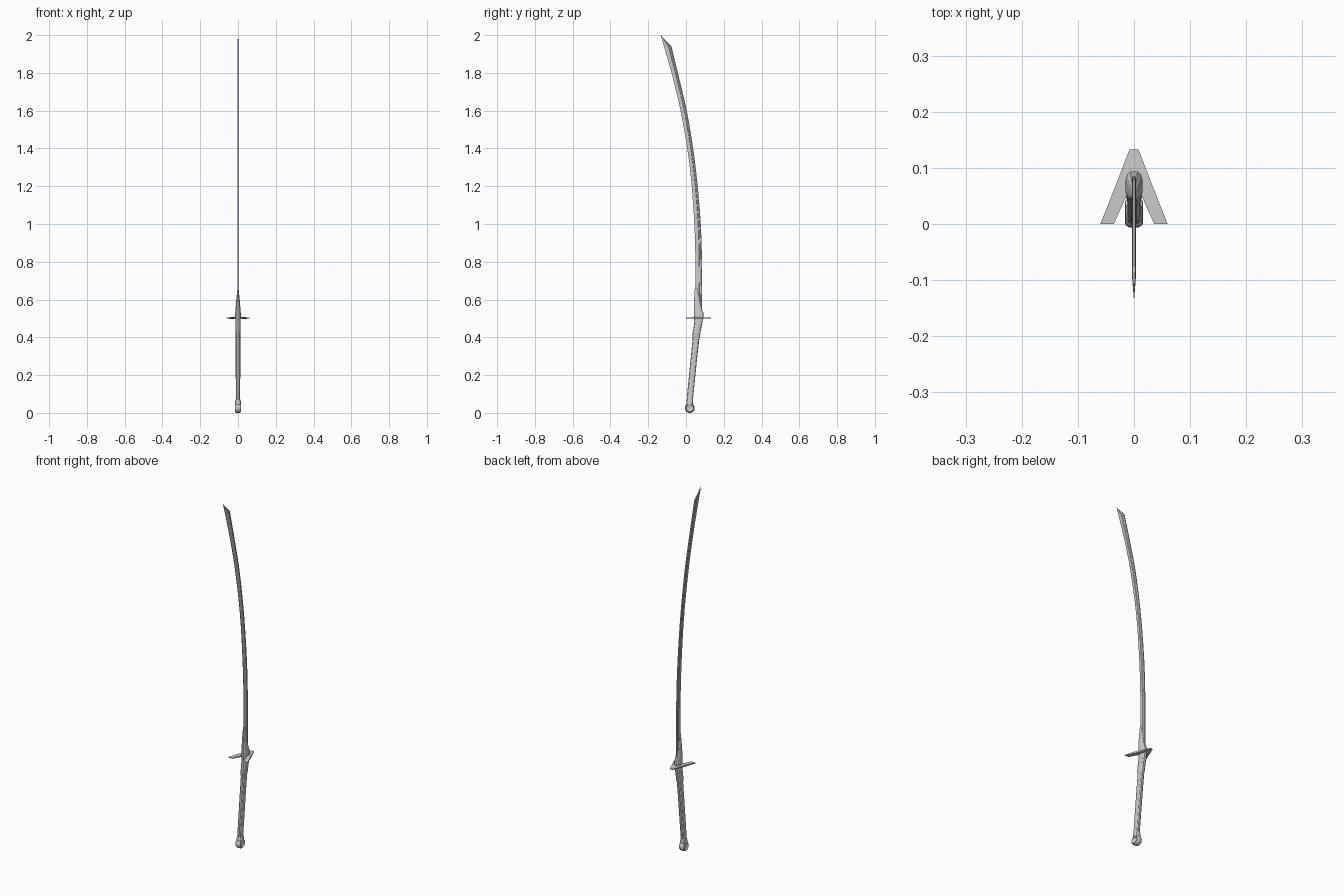
import bpy, bmesh, math
from mathutils import Vector

if "Cube" in bpy.data.objects:
    bpy.data.objects.remove(bpy.data.objects["Cube"])


def finish(name, bm, angle=30):
    bmesh.ops.remove_doubles(bm, verts=bm.verts[:], dist=1e-6)
    bmesh.ops.recalc_face_normals(bm, faces=bm.faces[:])
    me = bpy.data.meshes.new(name)
    bm.to_mesh(me)
    bm.free()
    ob = bpy.data.objects.new(name, me)
    bpy.context.collection.objects.link(ob)
    bpy.ops.object.select_all(action='DESELECT')
    ob.select_set(True)
    bpy.context.view_layer.objects.active = ob
    bpy.ops.object.shade_smooth_by_angle(angle=math.radians(angle))
    return ob


def loft(name, rings, angle=30):
    """Skin a list of closed point rings and cap both ends."""
    bm = bmesh.new()
    vs = [[bm.verts.new(p) for p in r] for r in rings]
    n = len(rings[0])
    for a, b in zip(vs, vs[1:]):
        for i in range(n):
            j = (i + 1) % n
            bm.faces.new((a[i], a[j], b[j], b[i]))
    bm.faces.new(vs[0][::-1])
    bm.faces.new(vs[-1])
    return finish(name, bm, angle)


def grip_ring(z, y0, y1, rx, tilt=0.0):
    """Chamfered rounded section spanning y0..y1 and -rx..rx."""
    c, r = (y0 + y1) / 2, (y1 - y0) / 2
    half = [(0.4, -1), (0.8, -.8), (1, -.45), (1, .45), (.8, .8), (.4, 1)]
    pts = half + [(-x, y) for x, y in reversed(half)]
    return [(rx * x, c + r * y, z + tilt * r * y) for x, y in pts]


def smooth(pts, steps=5):
    """Catmull-Rom interpolation of tuples."""
    p = [Vector(q) for q in pts]
    p = [p[0] * 2 - p[1]] + p + [p[-1] * 2 - p[-2]]
    out = []
    for i in range(1, len(p) - 2):
        for k in range(steps):
            t = k / steps
            a, b, c, d = p[i - 1:i + 3]
            out.append(.5 * (2 * b + (c - a) * t + (2 * a - 5 * b + 4 * c - d) * t * t
                             + (3 * b - a - 3 * c + d) * t ** 3))
    return out + [p[-2]]


# Curved blade: (front edge y, back edge y, z), with a groove near the back
spine = smooth([(.045, .083, .49), (.050, .085, .76), (.043, .077, 1.02),
                (.019, .050, 1.31), (-.023, .010, 1.57), (-.066, -.033, 1.76),
                (-.116, -.077, 1.94)])
profile = [(0, .0006), (.25, .0026), (.58, .0034), (.64, .0018),
           (.82, .0018), (.88, .0034), (1, .0026)]


def blade_ring(f, b, zf, zb, s):
    side = [(s * x, f + (b - f) * u, zf + (zb - zf) * u) for u, x in profile]
    return side + [(-x, y, z) for x, y, z in reversed(side)]


rings = [blade_ring(f, b, z, z, 1) for f, b, z in spine]
rings.append(blade_ring(-.127, -.106, 1.975, 1.970, .5))
rings.append(blade_ring(-.134, -.132, 2.0, 1.998, .1))
loft("blade", rings)

# Tapered collar clasping the blade above the guard
loft("blade_collar", [grip_ring(*s) for s in [
    (.485, .043, .088, .014), (.51, .042, .093, .015), (.525, .042, .094, .015),
    (.55, .042, .083, .013), (.60, .043, .072, .009), (.64, .045, .064, .005),
    (.67, .048, .056, .002)]])

# Swept V-shaped guard plate
outline = [(.060, 0), (.036, 0), (.013, .055), (0, .085)]
bm = bmesh.new()
for sx in (1, -1):
    stations = [[(.060, 0), (.036, 0)], [(.037, .058), (.010, .058)],
                [(.008, .133), (0, .088)]]
    thick = (.002, .005, .002)
    prev = None
    loops = []
    for (o, i), h in zip(stations, thick):
        loops.append([bm.verts.new((sx * x, y, .502 + s * h))
                      for (x, y), s in ((o, -1), (o, 1), (i, 1), (i, -1))])
    # Extra centre station joins the two mirrored arms
    loops.append([bm.verts.new((0, y, .502 + s * .002))
                  for y, s in ((.133, -1), (.133, 1), (.088, 1), (.088, -1))])
    for a, b in zip(loops[:-2], loops[1:-1]):
        for k in range(4):
            m = (k + 1) % 4
            bm.faces.new((a[k], a[m], b[m], b[k]))
    bm.faces.new(loops[0])
    a, b = loops[2], loops[3]
    bm.faces.new((a[0], a[1], b[1], b[0]))
    bm.faces.new((a[1], a[2], b[1]))
    bm.faces.new((a[0], b[0], a[3]))
finish("guard", bm)

# Upper ferrule between guard and grip
loft("ferrule", [grip_ring(*s, .15) for s in [
    (.400, .034, .073, .011), (.408, .033, .075, .0135), (.43, .036, .078, .014),
    (.47, .042, .086, .0145), (.497, .045, .089, .014)]])

# Long slightly slanted grip
loft("grip", [grip_ring(*s, .1) for s in [
    (.045, .003, .034, .011), (.10, .006, .040, .0115), (.20, .016, .050, .012),
    (.30, .026, .060, .012), (.41, .037, .073, .012)]])

# Lower ferrule
loft("lower_ferrule", [grip_ring(*s, .1) for s in [
    (.040, .001, .038, .015), (.058, .002, .038, .0155), (.070, .004, .038, .012)]])


# Round pommel lying across the grip, dished on both sides
def pommel_ring(x, r, n=24):
    return [(x, .020 + r * math.cos(2 * math.pi * i / n),
             .026 + r * math.sin(2 * math.pi * i / n)) for i in range(n)]


half = [(.011, .012), (.0125, .016), (.016, .019), (.015, .022), (.009, .026)]
loft("pommel", [pommel_ring(-x, r) for x, r in half] +
     [pommel_ring(x, r) for x, r in reversed(half)], 35)
